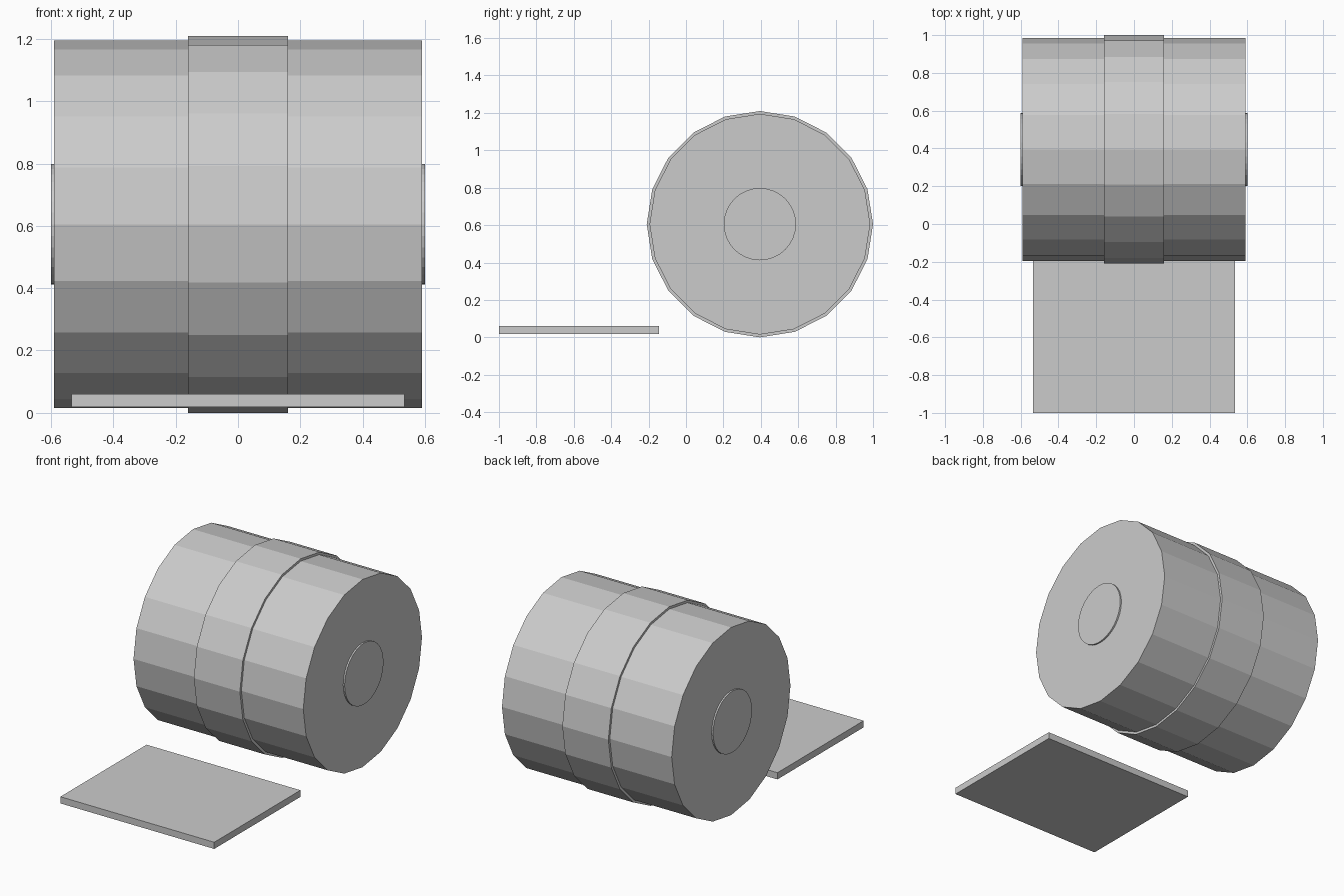
import bpy
from math import pi

if "Cube" in bpy.data.objects:
    bpy.data.objects.remove(bpy.data.objects["Cube"], do_unlink=True)

# One plain grey for everything
GREY = (0.6, 0.6, 0.6, 1)
grey = bpy.data.materials.new("plain_grey")
grey.use_nodes = True
grey.diffuse_color = GREY
grey.node_tree.nodes["Principled BSDF"].inputs["Base Color"].default_value = GREY

AXIS = (0, 0.395, 0.605)


def finish(name):
    obj = bpy.context.object
    obj.name = name
    bpy.ops.object.transform_apply(location=False, rotation=True, scale=True)
    obj.data.materials.append(grey)


def drum(name, radius, width, sides):
    """Flat-shaded cylinder lying along x, with corners at the top and sides."""
    bpy.ops.mesh.primitive_cylinder_add(vertices=sides, radius=radius, depth=width,
                                        location=AXIS, rotation=(0, pi / 2, 0))
    finish(name)


# Roll body, raised middle band and the hub that shows on both ends
drum("roll_body", 0.59, 1.18, 20)
drum("middle_band", 0.605, 0.32, 20)
drum("hub", 0.193, 1.2, 32)

# Flat plate lying in front of the roll
bpy.ops.mesh.primitive_cube_add(size=1, location=(0, -0.572, 0.04))
bpy.context.object.scale = (1.07, 0.856, 0.042)
finish("front_plate")
